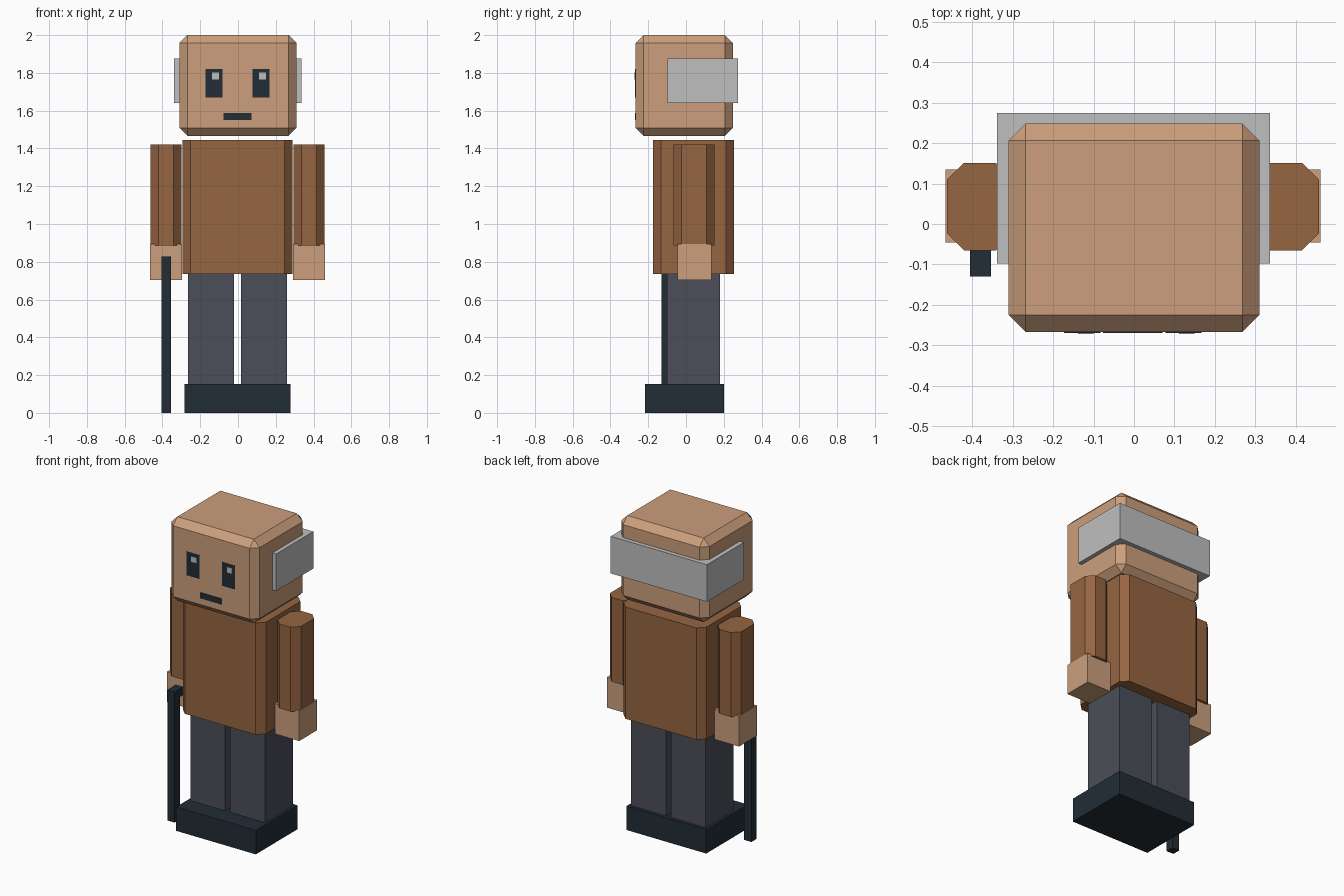
import bpy
import bmesh

cube = bpy.data.objects.get("Cube")
if cube:
    bpy.data.objects.remove(cube, do_unlink=True)


def material(name, hex_code):
    # Convert an sRGB hex code to a linear flat colour
    srgb = [v / 255 for v in bytes.fromhex(hex_code)]
    colour = [((c + 0.055) / 1.055) ** 2.4 for c in srgb] + [1]
    mat = bpy.data.materials.new(name)
    mat.use_nodes = True
    mat.diffuse_color = colour
    bsdf = mat.node_tree.nodes["Principled BSDF"]
    bsdf.inputs["Base Color"].default_value = colour
    bsdf.inputs["Roughness"].default_value = 0.9
    return mat


skin = material("skin", "CC9F7C")
brown = material("brown_cloth", "966541")
slate = material("slate_trousers", "4B4E58")
dark = material("dark_navy", "222D36")
grey = material("light_grey", "BFBFBF")


def box(name, mat, x, y, z, chamfer=0, upright_only=False):
    """Box between (low, high) limits, with optionally chamfered edges."""
    limits = (x, y, z)
    bm = bmesh.new()
    bmesh.ops.create_cube(bm, size=1)
    for v in bm.verts:
        v.co = [lo + (hi - lo) * (c + 0.5) for c, (lo, hi) in zip(v.co, limits)]
    if chamfer:
        edges = [e for e in bm.edges if not upright_only
                 or abs(e.verts[0].co.z - e.verts[1].co.z) > 0.01]
        bmesh.ops.bevel(bm, geom=edges, offset=chamfer, segments=1,
                        affect='EDGES', profile=0.5)
    centre = [(lo + hi) / 2 for lo, hi in limits]
    bmesh.ops.translate(bm, verts=bm.verts, vec=[-c for c in centre])
    mesh = bpy.data.meshes.new(name)
    bm.to_mesh(mesh)
    bm.free()
    mesh.materials.append(mat)
    obj = bpy.data.objects.new(name, mesh)
    obj.location = centre
    bpy.context.collection.objects.link(obj)
    return obj


# Head and the hair wrapping its sides and back
box("head", skin, (-0.31, 0.31), (-0.267, 0.248), (1.467, 2.0), 0.042)
box("hair", grey, (-0.339, 0.336), (-0.098, 0.275), (1.641, 1.876))

# Mouth plate
box("mouth", dark, (-0.077, 0.071), (-0.27, -0.265), (1.55, 1.587))

# Torso and shoes
box("torso", brown, (-0.293, 0.289), (-0.175, 0.255), (0.735, 1.444), 0.042, True)
box("shoes", dark, (-0.282, 0.277), (-0.217, 0.2), (0, 0.152))

# Paired parts, mirrored about the body's middle
MIDDLE = -0.0025
for side, sign in (("left", 1), ("right", -1)):
    def span(inner, outer):
        return tuple(sorted((MIDDLE + sign * inner, MIDDLE + sign * outer)))

    box(side + "_arm", brown, span(0.297, 0.46), (-0.065, 0.151),
        (0.885, 1.42), 0.042, True)
    box(side + "_hand", skin, span(0.293, 0.464), (-0.046, 0.135), (0.703, 0.895))
    box(side + "_leg", slate, span(0.018, 0.262), (-0.1, 0.18), (0.15, 0.737))
    box(side + "_eye", dark, span(0.08, 0.17), (-0.27, -0.265), (1.671, 1.82))

    # Eye glints sit toward the same side in both eyes
    glint = MIDDLE + sign * 0.125 + 0.008
    box(side + "_eye_glint", grey, (glint - 0.019, glint + 0.019),
        (-0.272, -0.266), (1.766, 1.801))

# Walking stick: upright shaft with a grip running back into the hand
box("stick_shaft", dark, (-0.405, -0.354), (-0.13, -0.078), (0, 0.828))
box("stick_grip", dark, (-0.405, -0.354), (-0.08, -0.03), (0.777, 0.828))
